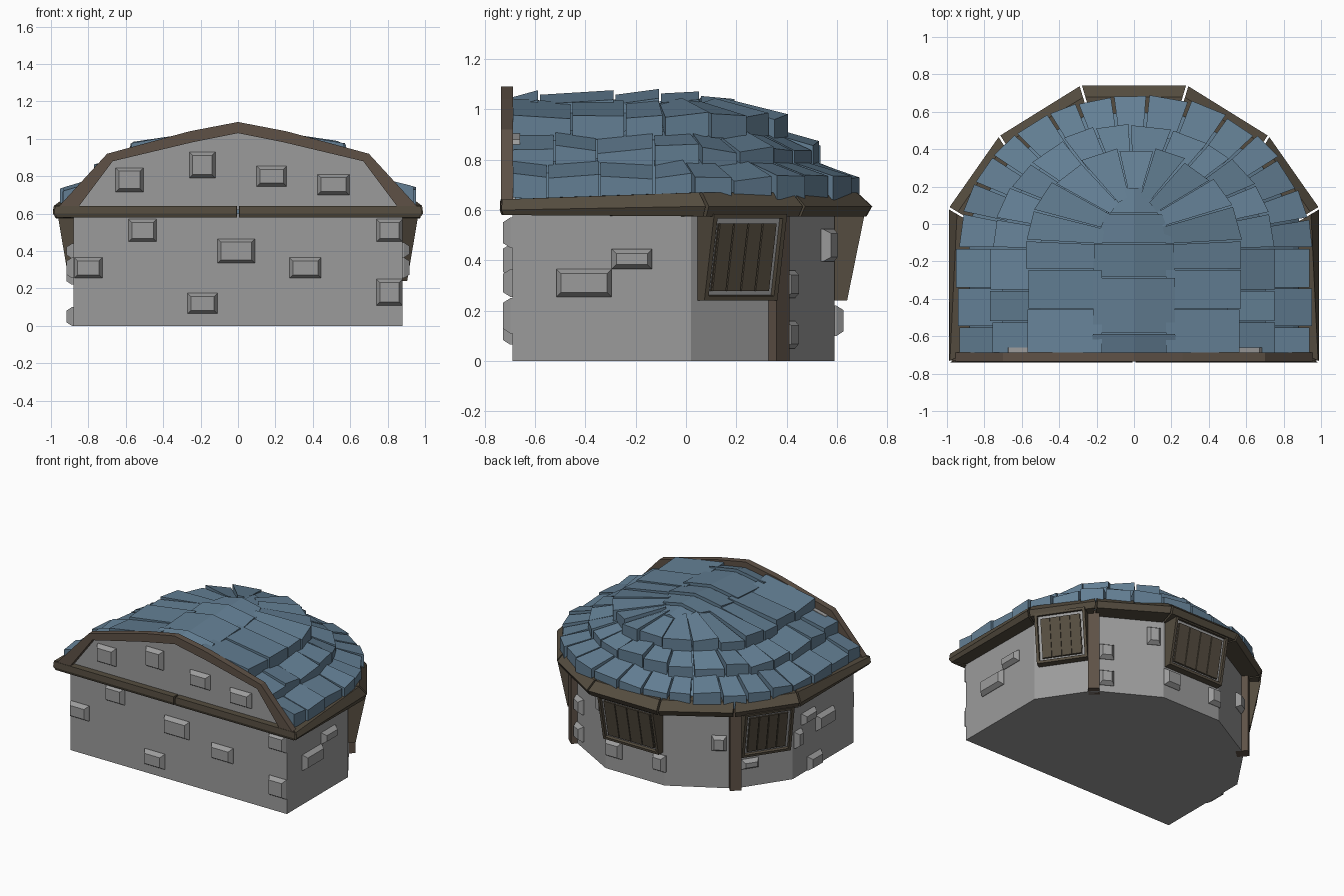
import bpy, bmesh, math, random
from mathutils import Vector as V

if "Cube" in bpy.data.objects:
    bpy.data.objects.remove(bpy.data.objects["Cube"])

random.seed(4)


def material(name, c):
    m = bpy.data.materials.new(name)
    m.diffuse_color = (*c, 1)
    m.use_nodes = True
    m.node_tree.nodes["Principled BSDF"].inputs["Base Color"].default_value = m.diffuse_color
    return m


STONE = material("grey stone", (0.33, 0.33, 0.33))
SLATE = material("blue slate", (0.125, 0.212, 0.296))
WOOD = material("brown wood", (0.112, 0.083, 0.062))
DARK = material("dark wood", (0.09, 0.073, 0.05))


def finish(bm, name, *mats):
    bmesh.ops.recalc_face_normals(bm, faces=bm.faces)
    me = bpy.data.meshes.new(name)
    bm.to_mesh(me)
    bm.free()
    for m in mats:
        me.materials.append(m)
    ob = bpy.data.objects.new(name, me)
    bpy.context.collection.objects.link(ob)


def solid(bm, a, b):
    """Closed prism between two loops; returns the cap made from loop b."""
    va, vb = [bm.verts.new(p) for p in a], [bm.verts.new(p) for p in b]
    n = len(a)
    bm.faces.new(va)
    for i in range(n):
        j = (i + 1) % n
        bm.faces.new((va[i], va[j], vb[j], vb[i]))
    return bm.faces.new(vb)


# Footprint of the walls and of the eaves, counter-clockwise from front left
WALL = [(-.88, -.69), (.88, -.69), (.88, .02), (.65, .36), (.24, .59),
        (-.24, .59), (-.65, .36), (-.88, .02)]
EAVE = [(-.99, -.74), (.99, -.74), (.99, .085), (.72, .47), (.285, .74),
        (-.285, .74), (-.72, .47), (-.99, .085)]


def frame(i):
    """Centre, tangent and outward normal of wall i."""
    a, b = V((*WALL[i], 0)), V((*WALL[(i + 1) % 8], 0))
    t = (b - a).normalized()
    return (a + b) / 2, t, V((t.y, -t.x, 0))


# Walls
bm = bmesh.new()
solid(bm, [(x, y, 0) for x, y in WALL], [(x, y, .6) for x, y in WALL])
finish(bm, "walls", STONE)

# Front gable wall and its arched timber
outer = [(.975, .62), (.70, .92), (.26, 1.04), (0, 1.09)]
inner = [(.865, .62), (.67, .88), (.25, .98), (0, 1.03)]
outer += [(-x, z) for x, z in outer[-2::-1]]
inner += [(-x, z) for x, z in inner[-2::-1]]
bm = bmesh.new()
solid(bm, [(x, -.69, z) for x, z in inner], [(x, -.66, z) for x, z in inner])
finish(bm, "gable_wall", STONE)
bm = bmesh.new()
for k in range(6):
    q = [outer[k], outer[k + 1], inner[k + 1], inner[k]]
    solid(bm, [(x, -.735, z) for x, z in q], [(x, -.688, z) for x, z in q])
finish(bm, "gable_arch", WOOD)

# Raised stones: wall index, offset along wall, height, width, tall
STONES = [(0, -.58, .78, .15, .13), (0, -.19, .86, .14, .14), (0, .18, .80, .16, .11),
          (0, .51, .755, .17, .11), (0, -.51, .51, .15, .12), (0, -.01, .40, .2, .13),
          (0, .36, .31, .17, .11), (0, -.19, .12, .16, .11), (0, -.80, .31, .15, .11),
          (0, .81, .51, .14, .12), (0, .81, .18, .14, .14),
          (1, -.07, .31, .22, .11), (1, .12, .405, .16, .08),
          (3, -.15, .305, .1, .11), (3, -.15, .105, .1, .11), (3, .17, .46, .09, .13),
          (4, -.17, .16, .13, .12), (4, .2, .16, .1, .12), (5, .13, .33, .1, .11),
          (6, -.1, .17, .12, .07),
          (7, .01, .31, .2, .11), (7, -.18, .40, .15, .08), (7, -.11, .05, .15, .1),
          (7, -.3, .28, .08, .12)]
bm = bmesh.new()
for i, u, z, w, h in STONES:
    c, t, n = frame(i)

    def rect(s, d):
        return [c + t * (u + sx * (w / 2 - s)) + n * d + V((0, 0, z + sz * (h / 2 - s)))
                for sx, sz in ((-1, -1), (1, -1), (1, 1), (-1, 1))]
    solid(bm, rect(0, -.01), rect(0, .008))
    solid(bm, rect(0, .008), rect(.018, .036))
finish(bm, "raised_stones", STONE)


# Eave beams: one profile swept between wall outline (t=0) and eave outline (t=1)
def eave_loop(p, q, front):
    prof = [(0, .575), (.85, .575), (1, .615), (.6, .67), (0, .67)]
    if front:
        prof = [(0, .58), (.85, .58), (1, .6), (.95, .642), (0, .642)]
    return [V((p[0] + (q[0] - p[0]) * t, p[1] + (q[1] - p[1]) * t, z)) for t, z in prof]


bm = bmesh.new()
loops = [eave_loop(WALL[i], EAVE[i], i < 2) for i in range(8)]
mid = eave_loop((0, -.69), (0, -.74), True)
for a, b in [(loops[0], mid), (mid, loops[1])] + [(loops[i], loops[(i + 1) % 8]) for i in range(1, 8)]:
    g = .006 / (b[0] - a[0]).length
    solid(bm, [p.lerp(q, g) for p, q in zip(a, b)], [q.lerp(p, g) for p, q in zip(a, b)])
finish(bm, "eave_beams", DARK)

# Corner posts
bm = bmesh.new()
for s in (-1, 1):
    c, n, t = V((s * .65, .36, 0)), V((s * .67, .74, 0)), V((-s * .74, .67, 0))
    lo = [c + t * a + n * d for a, d in ((-.038, -.05), (.038, -.05), (.038, .035), (-.038, .035))]
    solid(bm, lo, [p + V((0, 0, .6)) for p in lo])
finish(bm, "corner_posts", WOOD)

# Slanted shuttered windows leaning out under the eaves
frames, planks = bmesh.new(), bmesh.new()
for i, w in ((2, .35), (4, .45), (6, .35)):
    c, t, n = frame(i)

    def at(u, v, d):
        """Point on the slanted face: u across, v 0..1 upward, d outward."""
        return c + t * u + n * (.05 + .07 * v + d) + V((0, 0, .24 + .345 * v))
    ring = ((-w / 2, 0), (w / 2, 0), (w / 2, 1), (-w / 2, 1))
    back = [c + t * u - n * .02 + V((0, 0, .24 + .345 * v)) for u, v in ring]
    face = solid(frames, back, [at(u, v, 0) for u, v in ring])
    bmesh.ops.recalc_face_normals(frames, faces=frames.faces)
    bmesh.ops.inset_region(frames, faces=[face], thickness=.026, depth=0)
    bmesh.ops.inset_region(frames, faces=[face], thickness=.0005, depth=-.022)
    face.material_index = 1
    pw = (w - .074) / 4
    for k in range(4):
        u0 = -w / 2 + .037 + k * pw
        q = ((u0 + .003, .11), (u0 + pw - .003, .11), (u0 + pw - .003, .89), (u0 + .003, .89))
        solid(planks, [at(u, v, -.03) for u, v in q], [at(u, v, -.008) for u, v in q])
    q = ((-w / 2 + .037, .11), (w / 2 - .037, .11), (w / 2 - .037, .89), (-w / 2 + .037, .89))
    solid(planks, [at(u, v, -.03) for u, v in q], [at(u, v, -.017) for u, v in q])
finish(frames, "window_frames", DARK, STONE)
finish(planks, "window_shutters", DARK)

# Roof: U-shaped courses (half width, back depth from the arc centre)
Y0, YF = -.13, -.69


def course(a, b, s):
    """Point on a U path: s 0..1 right side, 1..3 round the back, 3..4 left side."""
    if s < 1:
        return a, YF + (Y0 - YF) * s
    if s > 3:
        return -a, YF + (Y0 - YF) * (4 - s)
    th = (s - 1) * math.pi / 2
    return a * math.cos(th), Y0 + b * math.sin(th)


# Solid core under the slates
bm = bmesh.new()
steps = [0] + [1 + k / 8 for k in range(17)] + [4]
levels = [(.9, .78, .60), (.85, .74, .66), (.72, .63, .77), (.53, .5, .90), (.2, .3, .99)]
core = [[(*course(a, b, s), z) for s in steps] for a, b, z in levels]
for lo, hi in zip(core, core[1:]):
    solid(bm, [(x, max(y, -.68), z) for x, y, z in lo], [(x, max(y, -.68), z) for x, y, z in hi])
finish(bm, "roof_core", SLATE)

# Courses: outer (a, b, top z), inner (a, b, top z), side cuts, tiles round the back
COURSES = [((.95, .83, .725), (.70, .61, .80), (0, .25, .62, 1), 15),
           ((.765, .67, .85), (.50, .48, .915), (0, .3, .6, 1), 12),
           ((.575, .54, .965), (.17, .28, 1.035), (0, .42, .8, 1.05), 9)]
bm = bmesh.new()
for (ao, bo, zo), (ai, bi, zi), side, count in COURSES:
    lo, hi = side[-1], 4 - side[-1]
    cuts = list(side) + [lo + (hi - lo) * k / count + random.uniform(-.02, .02) for k in range(1, count)]
    cuts += [4 - s for s in reversed(side)]
    for s0, s1 in zip(cuts, cuts[1:]):
        g = .006
        j, h, k = random.uniform(-.018, .006), random.uniform(-.015, .015), random.uniform(-.012, .012)
        o0, o1 = course(ao + j, bo + j, s0 + g), course(ao + j, bo + j, s1 - g)
        i0, i1 = course(ai, bi, s0 + g), course(ai, bi, s1 - g)
        top = [V((*o0, zo + h + k)), V((*o1, zo + h - k)), V((*i1, zi - k)), V((*i0, zi + k))]
        for p in top:
            p.y = max(p.y, YF)
        solid(bm, [p - V((0, 0, .095)) for p in top], top)

# Ridge slates, narrowing to a tip at the back
RIDGE = [(-.69, .23, 1.06), (-.58, .22, 1.07), (-.28, .22, 1.07), (-.1, .21, 1.075),
         (.06, .15, 1.065), (.2, .06, 1.035)]
for (y0, w0, z0), (y1, w1, z1) in zip(RIDGE, RIDGE[1:]):
    y1 -= .008

    def section(y, w, z):
        return [(-w, y, .98), (w, y, .98), (w, y, z - .02 - w * .08), (0, y, z), (-w, y, z - .02 - w * .08)]
    solid(bm, section(y0, w0, z0 - .012), section(y1, w1, z1 + .006))
finish(bm, "roof_slates", SLATE)
